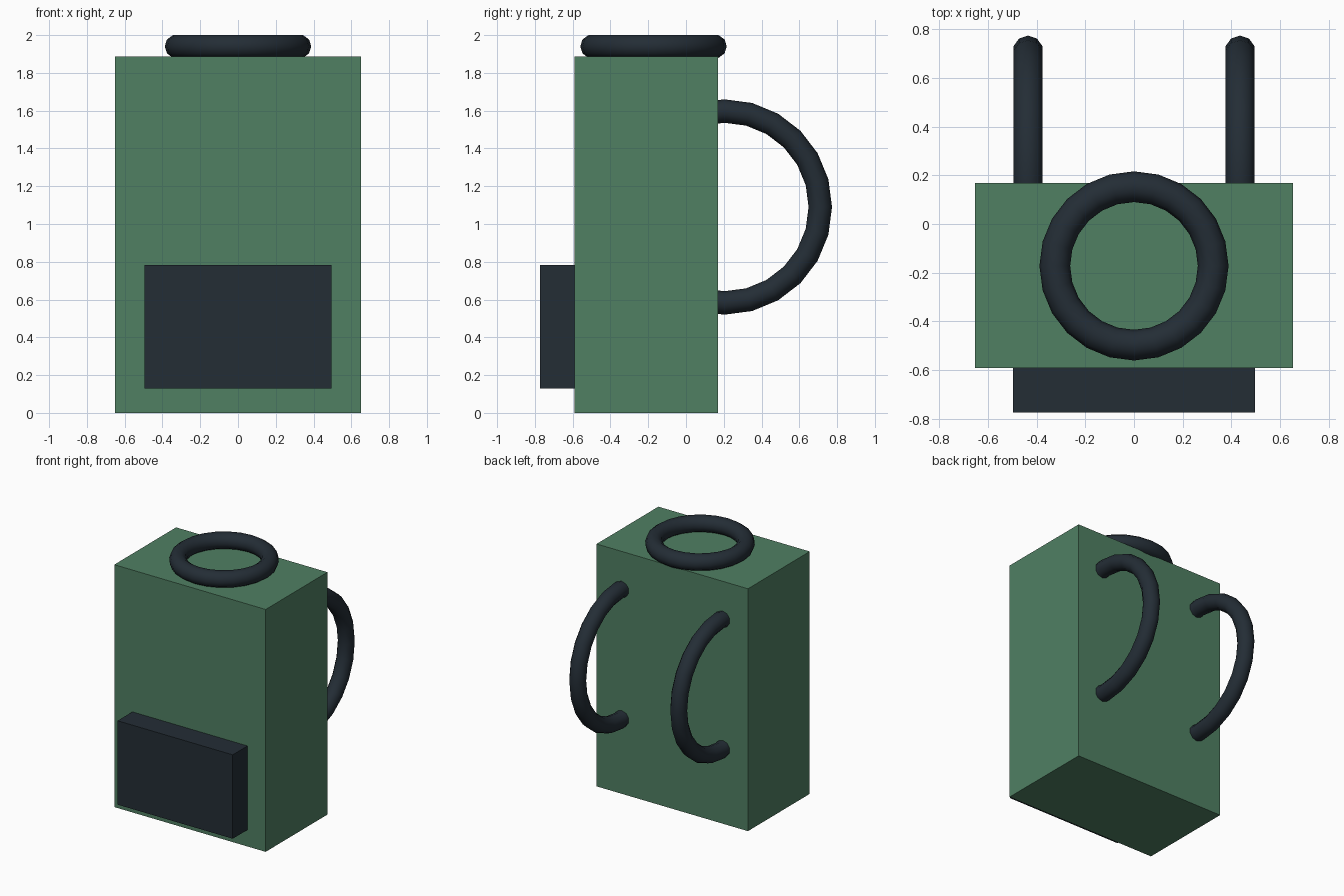
import bpy
import math

if "Cube" in bpy.data.objects:
    bpy.data.objects.remove(bpy.data.objects["Cube"])


def material(name, rgb):
    m = bpy.data.materials.new(name)
    m.diffuse_color = (*rgb, 1.0)
    m.use_nodes = True
    m.node_tree.nodes["Principled BSDF"].inputs["Base Color"].default_value = m.diffuse_color
    return m


GREEN = material("canvas_green", (0.08, 0.215, 0.124))
DARK = material("dark_slate", (0.017, 0.026, 0.036))


def box(name, lo, hi, mat):
    """Axis-aligned box between two corners."""
    bpy.ops.mesh.primitive_cube_add(size=1)
    ob = bpy.context.object
    ob.name = name
    ob.location = [(a + b) / 2 for a, b in zip(lo, hi)]
    ob.scale = [b - a for a, b in zip(lo, hi)]
    ob.data.materials.append(mat)
    return ob


def ring(name, centre, major, minor, rotation, mat):
    """Smooth low-poly torus."""
    bpy.ops.mesh.primitive_torus_add(
        major_segments=24, minor_segments=10, major_radius=major,
        minor_radius=minor, location=centre, rotation=rotation)
    ob = bpy.context.object
    ob.name = name
    ob.data.materials.append(mat)
    bpy.ops.object.shade_smooth()
    return ob


# Main bag body
box("bag_body", (-0.652, -0.591, 0.0), (0.652, 0.169, 1.887), GREEN)

# Front pocket
box("front_pocket", (-0.496, -0.773, 0.13), (0.496, -0.58, 0.783), DARK)

# Carry ring on top, slightly sunk into the body
ring("top_ring", (0, -0.172, 1.94), 0.325, 0.063, (0, 0, 0), DARK)

# Shoulder straps: rings half buried in the back
for side, x in (("left", -0.435), ("right", 0.435)):
    ring("shoulder_strap_" + side, (x, 0.203, 1.09), 0.508, 0.062,
         (0, math.pi / 2, 0), DARK)
